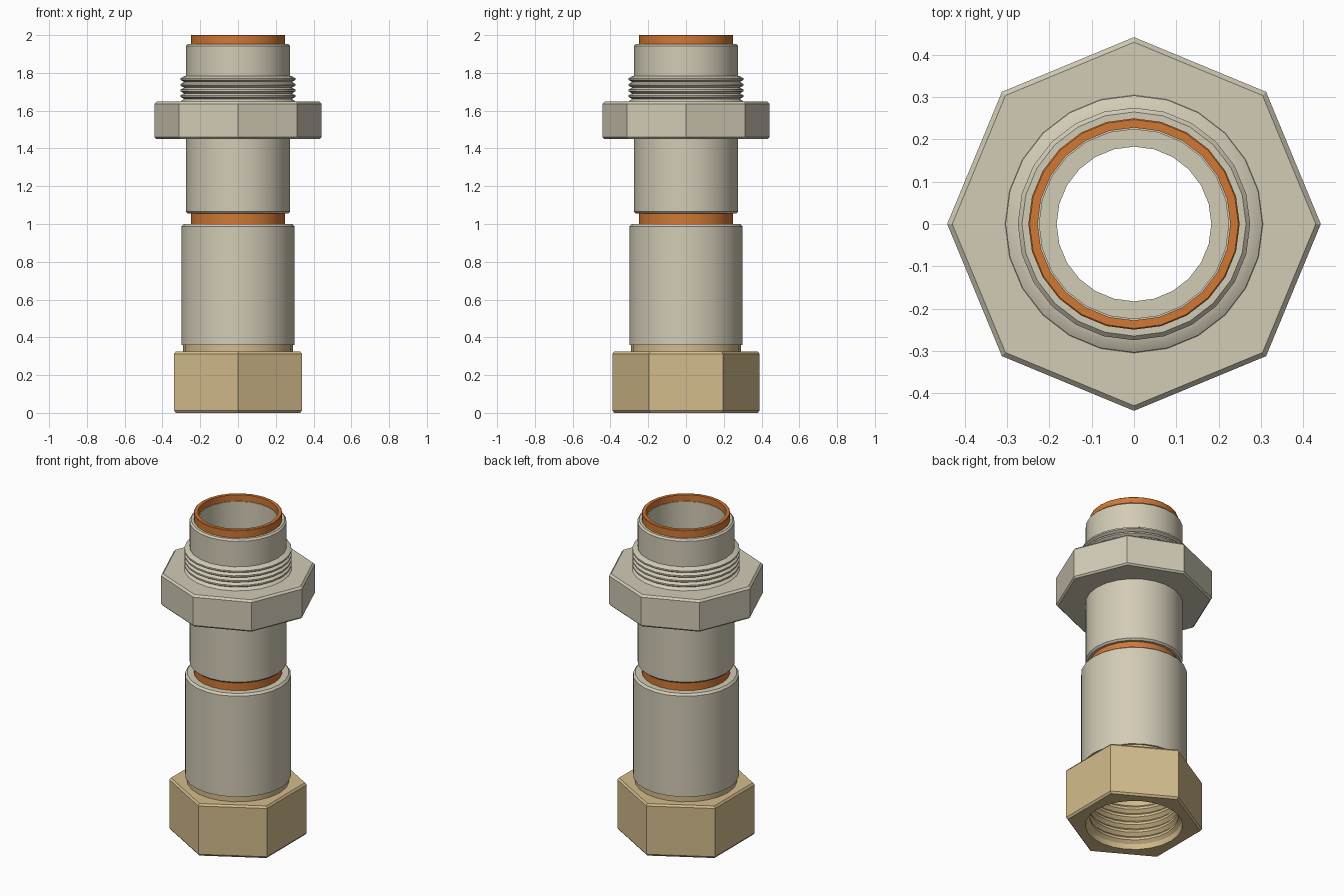
import bpy, bmesh
from math import cos, pi, radians, sin

cube = bpy.data.objects.get("Cube")
if cube:
    bpy.data.objects.remove(cube, do_unlink=True)

SEGMENTS = 24


def material(name, rgb):
    m = bpy.data.materials.new(name)
    m.use_nodes = True
    m.diffuse_color = (*rgb, 1)
    m.node_tree.nodes["Principled BSDF"].inputs["Base Color"].default_value = (*rgb, 1)
    return m


nickel = material("warm nickel", (0.645, 0.597, 0.468))
brass = material("pale brass", (0.658, 0.503, 0.262))
copper = material("copper orange", (0.645, 0.188, 0.034))


def spin(name, profile, mat, sides=0, first_corner=0):
    """Spin a closed (radius, z, is_polygon) outline; polygon points follow a nut shape."""
    bm = bmesh.new()
    rings = []
    for i in range(SEGMENTS):
        a = 2 * pi * i / SEGMENTS
        ring = []
        for r, z, *poly in profile:
            if poly:
                step = 2 * pi / sides
                off = (a - first_corner + 1e-6) % step - step / 2
                r *= cos(step / 2) / cos(off)
            ring.append(bm.verts.new((r * cos(a), r * sin(a), z)))
        rings.append(ring)
    n = len(profile)
    for i in range(SEGMENTS):
        here, there = rings[i], rings[(i + 1) % SEGMENTS]
        for j in range(n):
            k = (j + 1) % n
            bm.faces.new((here[j], there[j], there[k], here[k]))
    bmesh.ops.recalc_face_normals(bm, faces=bm.faces)
    mesh = bpy.data.meshes.new(name)
    bm.to_mesh(mesh)
    bm.free()
    mesh.materials.append(mat)
    obj = bpy.data.objects.new(name, mesh)
    bpy.context.collection.objects.link(obj)
    bpy.ops.object.select_all(action="DESELECT")
    obj.select_set(True)
    bpy.context.view_layer.objects.active = obj
    bpy.ops.object.shade_smooth_by_angle(angle=radians(25))
    return obj


def tube(name, inner, outer, bottom, top, mat, bevel=0.01):
    return spin(name, [(inner, bottom), (outer - bevel, bottom), (outer, bottom + bevel),
                       (outer, top - bevel), (outer - bevel, top), (inner, top)], mat)


def thread(start, pitch, count, root, crest):
    """Zigzag outline of evenly stacked ridges."""
    points = []
    for i in range(count):
        z = start + i * pitch
        points += [(root, z), (crest, z + pitch * 0.35), (crest, z + pitch * 0.65)]
    return points + [(root, start + count * pitch)]


# Hexagonal nut with a neck and an internal thread
spin("hex_nut",
     [(0.275, 0), (0.38, 0, True), (0.39, 0.012, True), (0.39, 0.313, True),
      (0.38, 0.325, True), (0.29, 0.325), (0.29, 0.36), (0.25, 0.36)]
     + thread(0.03, 0.05, 5, 0.268, 0.25)[::-1],
     brass, sides=6, first_corner=pi / 2)

# Lower sleeve, with a narrow seat at the bottom of its bore
spin("lower_sleeve",
     [(0.183, 0.34), (0.27, 0.34), (0.27, 0.36), (0.30, 0.36), (0.30, 0.988),
      (0.288, 1.0), (0.245, 1.0), (0.245, 0.40), (0.183, 0.40)], nickel)

# Inner pipe and its liner
tube("copper_pipe", 0.228, 0.25, 0.41, 2.0, copper, 0.003)
tube("pipe_liner", 0.224, 0.23, 0.40, 1.96, nickel, 0.002)

# Upper sleeve
tube("upper_sleeve", 0.249, 0.275, 1.055, 1.953, nickel)

# Octagonal flange with its threaded collar
spin("octagonal_flange",
     [(0.27, 1.45), (0.432, 1.45, True), (0.442, 1.46, True), (0.442, 1.636, True),
      (0.43, 1.648, True), (0.305, 1.648)]
     + thread(1.662, 0.03, 4, 0.286, 0.304) + [(0.27, 1.785)],
     nickel, sides=8)
